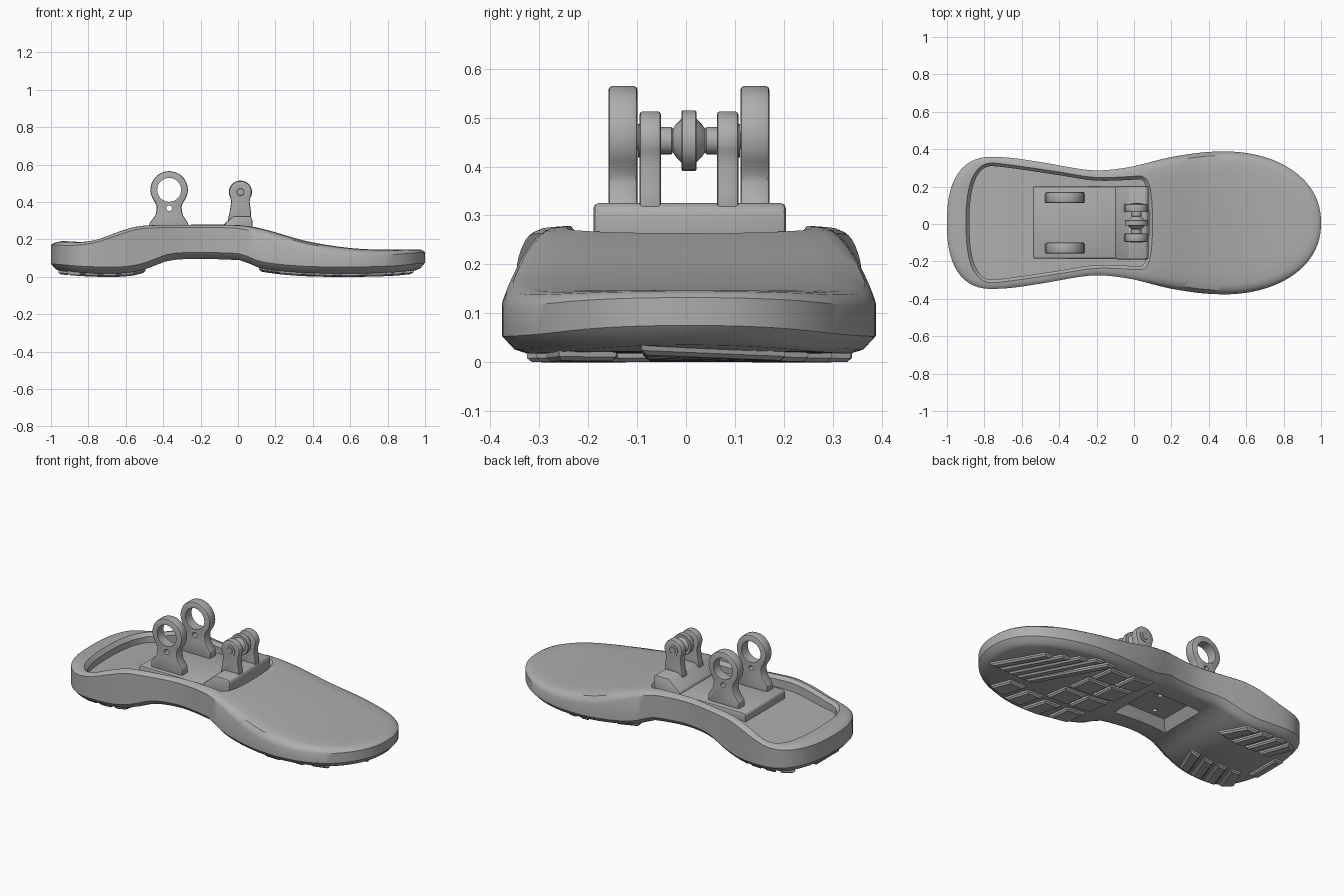
import bpy, bmesh, math
from mathutils import Vector

if "Cube" in bpy.data.objects:
    bpy.data.objects.remove(bpy.data.objects["Cube"])

grey = bpy.data.materials.new("warm grey")
grey.use_nodes = True
grey.diffuse_color = (0.42, 0.42, 0.42, 1)
grey.node_tree.nodes["Principled BSDF"].inputs["Base Color"].default_value = grey.diffuse_color
YC = 0.006  # centre line of the sole and its fittings


def curve(*pts):
    """Smooth curve through points, as a function of x."""
    n = len(pts)

    def slope(i):
        a, b = pts[max(i - 1, 0)], pts[min(i + 1, n - 1)]
        return (b[1] - a[1]) / (b[0] - a[0])

    def f(x):
        x = min(max(x, pts[0][0]), pts[-1][0])
        i = max(k for k in range(n - 1) if pts[k][0] <= x)
        (x0, y0), (x1, y1) = pts[i], pts[i + 1]
        h = x1 - x0
        t = (x - x0) / h
        return (y0 * (1 + 2 * t) * (1 - t) ** 2 + y1 * t * t * (3 - 2 * t)
                + h * slope(i) * t * (1 - t) ** 2 - h * slope(i + 1) * t * t * (1 - t))
    return f


def rounded(body, x0, x1, cap0, p0, cap1, p1):
    """Half width of an outline whose two ends close in rounded caps."""
    def f(x):
        w = body(x)
        for u, p in (((x0 + cap0 - x) / cap0, p0), ((x - x1 + cap1) / cap1, p1)):
            if u > 0:
                w *= max(0, 1 - min(u, 1) ** p) ** (1 / p)
        return w
    return f


def outline(half, x0, x1, n=64):
    xs = [(x0 + x1) / 2 - (x1 - x0) / 2 * math.cos(math.pi * i / n) for i in range(n + 1)]
    low = [Vector((x, YC - half(x))) for x in xs]
    high = [Vector((x, YC + half(x))) for x in xs[-2:0:-1]]
    return low + high


def ring(loop, inset, z):
    """Outline moved inward and lifted to the height z(x)."""
    out = []
    for i, p in enumerate(loop):
        t = (loop[(i + 1) % len(loop)] - loop[i - 1]).normalized()
        q = p + Vector((-t.y, t.x)) * inset
        out.append((q.x, q.y, z(q.x)))
    return out


def finish(name, bm, angle=35, bevel=0):
    bmesh.ops.recalc_face_normals(bm, faces=bm.faces)
    me = bpy.data.meshes.new(name)
    bm.to_mesh(me)
    bm.free()
    me.materials.append(grey)
    ob = bpy.data.objects.new(name, me)
    bpy.context.collection.objects.link(ob)
    if bevel:
        m = ob.modifiers.new("bevel", 'BEVEL')
        m.width, m.segments, m.limit_method = bevel, 2, 'ANGLE'
        apply(ob, m)
    smooth(ob, angle)
    return ob


def select(ob):
    bpy.ops.object.select_all(action='DESELECT')
    ob.select_set(True)
    bpy.context.view_layer.objects.active = ob


def apply(ob, mod):
    select(ob)
    bpy.ops.object.modifier_apply(modifier=mod.name)


def smooth(ob, angle=35):
    select(ob)
    bpy.ops.object.shade_smooth_by_angle(angle=math.radians(angle))


def cut(ob, *cutters):
    for c in cutters:
        m = ob.modifiers.new("cut", 'BOOLEAN')
        m.operation, m.solver, m.object = 'DIFFERENCE', 'EXACT', c
        apply(ob, m)
        bpy.data.objects.remove(c)
    smooth(ob)


def loft(bm, rings, strip=False):
    """Skin matching rings; caps are strips across the outline or single faces."""
    vs = [[bm.verts.new(p) for p in r] for r in rings]
    n = len(vs[0])
    for a, b in zip(vs, vs[1:]):
        for i in range(n):
            bm.faces.new((a[i], a[(i + 1) % n], b[(i + 1) % n], b[i]))
    for r in (vs[0], vs[-1]):
        if not strip:
            bm.faces.new(r)
            continue
        for i in range(n // 2):
            f = [r[i], r[i + 1], r[n - i - 1], r[(n - i) % n]]
            bm.faces.new(list(dict.fromkeys(f)))


def extrude(name, profile, y0, y1, bevel=0.0):
    bm = bmesh.new()
    loft(bm, [[(x, y, z) for x, z in profile] for y in (y0, y1)])
    return finish(name, bm, bevel=bevel)


def circle(cx, cz, r, a0=0, a1=360, n=32):
    steps = n if a1 - a0 == 360 else n + 1
    angles = [math.radians(a0 + (a1 - a0) * i / n) for i in range(steps)]
    return [(cx + r * math.cos(a), cz + r * math.sin(a)) for a in angles]


# Sole: outline and heights along the length
body = curve((-1, .352), (-.7, .351), (-.5, .325), (-.3, .29), (-.2, .28), (-.1, .287),
             (0, .303), (.2, .352), (.43, .381), (1, .381))
half = rounded(body, -1, 1, .25, 2.5, .55, 2.2)
top = curve((-1, .185), (-.93, .193), (-.85, .187), (-.75, .203), (-.65, .24), (-.55, .27),
            (-.45, .279), (0, .279), (.1, .264), (.2, .238), (.35, .195), (.5, .167),
            (.65, .15), (.8, .146), (1, .15))
edge = curve((-1, .17), (-.85, .17), (-.75, .187), (-.55, .252), (-.45, .262), (-.05, .262),
             (.05, .25), (.2, .19), (.35, .14), (.5, .118), (.7, .112), (1, .132))
under = curve((-1, .035), (-.8, .02), (-.6, .02), (-.5, .04), (-.35, .09), (0, .09),
              (.05, .075), (.12, .047), (.3, .025), (.5, .018), (.8, .022), (1, .04))
loop = outline(half, -1, 1)


def dome(k):
    return lambda x: edge(x) + k * (top(x) - edge(x))


bm = bmesh.new()
loft(bm, [ring(loop, .05, under), ring(loop, .025, lambda x: under(x) + .008),
          ring(loop, 0, lambda x: under(x) + .035), ring(loop, 0, edge),
          ring(loop, .008, dome(.4)), ring(loop, .022, dome(.75)),
          ring(loop, .05, dome(.92)), ring(loop, .11, top)], True)
sole = finish("sole", bm)

# Pocket in the upper side, with a chamfered lip
pocket_body = curve((-.88, .305), (-.75, .303), (-.6, .285), (-.4, .255), (-.2, .226), (.08, .235))
pocket = outline(rounded(pocket_body, -.88, .08, .13, 2.5, .05, 2.5), -.88, .08)
floor = curve((-.95, .125), (-.75, .14), (-.5, .205), (.1, .215))
bm = bmesh.new()
loft(bm, [ring(pocket, 0, floor), ring(pocket, 0, lambda x: top(x) - .022),
          ring(pocket, -.03, lambda x: top(x) + .012), ring(pocket, -.03, lambda x: .5)], True)
pocket_cut = finish("pocket_cutter", bm)

# Sloped recess under the arch, with two screw holes
bm = bmesh.new()
loft(bm, [[(-.16 + sx * w, YC + sy * (w - .03), z) for sx, sy in ((-1, -1), (1, -1), (1, 1), (-1, 1))]
          for w, z in ((.19, .06), (.18, .09), (.14, .145))])
recess_cut = finish("recess_cutter", bm)
holes = []
for s in (-1, 1):
    bm = bmesh.new()
    loft(bm, [[(x, y, z) for x, y in circle(-.16 + s * .04, YC + s * .07, .014, n=16)] for z in (.12, .18)])
    holes.append(finish("screw_hole_cutter", bm))
cut(sole, pocket_cut, recess_cut, *holes)

# Tread pads
bm = bmesh.new()


def pad(cx, cy, lx, ly, skew=0.0):
    rings = []
    for drop, grow in ((-.012, .008), (.01, .006), (.018, -.004)):
        r = []
        for sx, sy in ((-1, -1), (1, -1), (1, 1), (-1, 1)):
            dy = sy * (ly / 2 + grow)
            x = cx + sx * (lx / 2 + grow) - skew * dy
            lim = max(half(x) - .055 + grow, .01)
            r.append((x, YC + min(max(cy + dy, -lim), lim), under(x) - drop))
        rings.append(r)
    loft(bm, rings)


for k in range(5):
    pad(.84 - .07 * k, .05 + .025 * k, .04, .28 + .045 * k, .5)
for k in range(3):
    pad(.72 - .14 * k, -.22 - .02 * k, .09, .13, .3)
for row, lx in ((.4, .13), (.24, .13)):
    for col in (-.08, .08, .23):
        pad(row - .2 * col, col, lx, .12, .15)
pad(.27, -.25, .11, .12, .15)
for k in range(4):
    for side in (-1, 1):
        pad(-.56 - .095 * k, side * .21, .055, .17, .35 * side)
pad(-.93, 0, .045, .2)
finish("tread_pads", bm, angle=20)

# Bracket base plate with a raised, sloped front block
extrude("bracket_plate", [(-.54, .19), (.07, .19), (.07, .25), (-.53, .25), (-.54, .24)],
        YC - .19, YC + .195, .008)
extrude("front_block", [(-.1, .22), (.07, .22), (.077, .24), (.077, .31), (.065, .325), (-.025, .325),
                        (-.1, .26)], YC - .195, YC + .198, .012)

# Rear ring lugs and front pin lugs
for side, label in ((-1, "right"), (1, "left")):
    y = YC + side * .135
    arc = circle(-.368, .465, .1, -40, 220)
    shape = [(-.265, .235), (-.265, .285), (-.295, .33), (-.303, .375)] + arc
    shape += [(-.433, .375), (-.441, .33), (-.475, .285), (-.475, .235)]
    lug = extrude("rear_lug_" + label, shape, y - .03, y + .03, .009)
    cut(lug, extrude("ring_cutter", circle(-.368, .465, .064), y - .1, y + .1),
        extrude("small_hole_cutter", circle(-.368, .367, .015, n=16), y - .1, y + .1))
    y = YC + side * .079
    shape = [(.07, .3), (.07, .345), (.062, .4)] + circle(.013, .453, .06, -25, 205)
    shape += [(-.036, .4), (-.045, .345), (-.055, .3)]
    extrude("front_lug_" + label, shape, y - .022, y + .022, .007)

# Cross pin with spacers, ball and collar, turned around the y axis
right_half = [(.106, .0), (.106, .018), (.104, .02), (.104, .034), (.09, .034), (.09, .028),
              (.036, .028), (.033, .024), (.026, .034), (.015, .045), (.015, .06), (.013, .062)]
profile = [(-y, r) for y, r in right_half] + right_half[::-1]
bm = bmesh.new()
loft(bm, [[(x, YC + y, z) for x, z in circle(.013, .453, max(r, .001), n=24)] for y, r in profile])
finish("cross_pin", bm)
